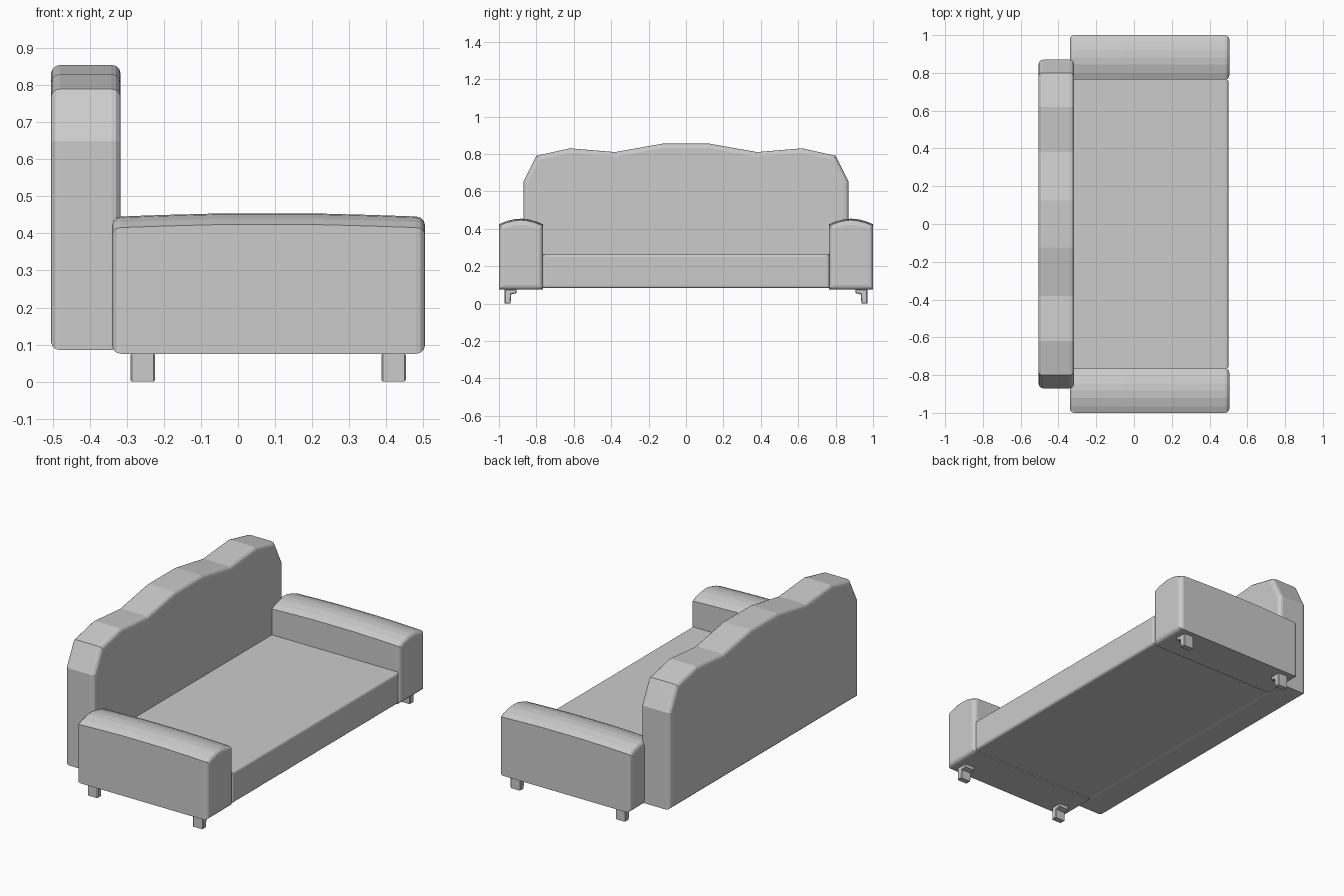
import bpy, bmesh

if "Cube" in bpy.data.objects:
    bpy.data.objects.remove(bpy.data.objects["Cube"])


def loft(name, sections, bevel, segments=3):
    """Skin matching (x, [(y, z), ...]) sections, cap them and round the end rims."""
    bm = bmesh.new()
    rings = [[bm.verts.new((x, y, z)) for y, z in pts] for x, pts in sections]
    n = len(rings[0])
    for a, b in zip(rings, rings[1:]):
        for i in range(n):
            j = (i + 1) % n
            bm.faces.new((a[i], a[j], b[j], b[i]))
    caps = [bm.faces.new(rings[0]), bm.faces.new(rings[-1])]
    bmesh.ops.recalc_face_normals(bm, faces=bm.faces[:])
    if bevel:
        rim = list({e for f in caps for e in f.edges})
        bmesh.ops.bevel(bm, geom=rim, offset=bevel, segments=segments,
                        profile=0.5, affect='EDGES', clamp_overlap=True)
    me = bpy.data.meshes.new(name)
    bm.to_mesh(me)
    bm.free()
    ob = bpy.data.objects.new(name, me)
    bpy.context.collection.objects.link(ob)
    return ob


# Backrest with a wavy crest
half = [(0.87, 0.085), (0.87, 0.65), (0.80, 0.79), (0.62, 0.83),
        (0.38, 0.81), (0.125, 0.855)]
crest = half + [(-y, z) for y, z in reversed(half)]
loft("backrest", [(-0.505, crest), (-0.317, crest)], 0.024)

# Seat slab between the arms
seat = [(-0.767, 0.082), (0.767, 0.082), (0.767, 0.265), (-0.767, 0.265)]
loft("seat", [(-0.335, seat), (0.5, seat)], 0.015)

# Arm tops: crowned across, slightly arched along
crown = [(0.765, 0.424), (0.80, 0.439), (0.845, 0.451), (0.882, 0.454),
         (0.92, 0.451), (0.965, 0.439), (1.0, 0.424)]
stations = [(-0.34, 0.009), (-0.2, 0.004), (-0.05, 0), (0.21, 0),
            (0.36, 0.004), (0.505, 0.009)]

# Foot with a wider top plate on the inner side
foot = [(0.97, 0.0), (0.938, 0.0), (0.934, 0.05), (0.905, 0.056),
        (0.905, 0.076), (0.97, 0.076)]

for side, s in (("right", 1), ("left", -1)):
    sections = []
    for x, drop in stations:
        pts = [(1.0, 0.075), (0.765, 0.075)] + [(y, z - drop) for y, z in crown]
        sections.append((x, [(s * y, z) for y, z in pts]))
    loft(side + "_arm", sections, 0.024)
    leg = [(s * y, z) for y, z in foot]
    for end, x in (("rear", -0.257), ("front", 0.42)):
        loft(f"{side}_{end}_leg", [(x - 0.033, leg), (x + 0.033, leg)], 0.004, 1)
